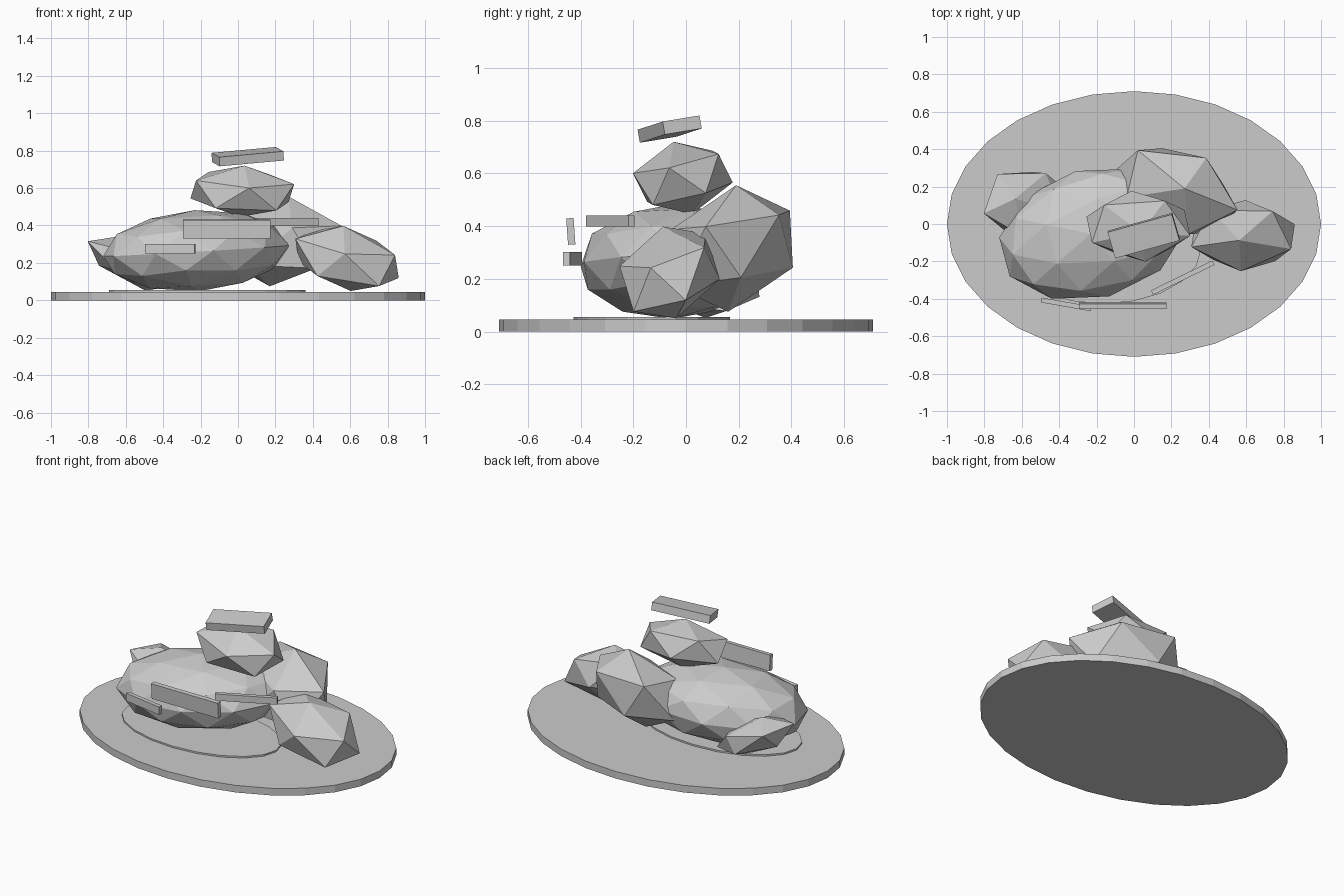
import bpy, math
from mathutils import Matrix, Vector

if "Cube" in bpy.data.objects:
    bpy.data.objects.remove(bpy.data.objects["Cube"])


def finish(name):
    ob = bpy.context.object
    ob.name = name
    return ob


def disc(name, centre, rx, ry, height, sides):
    bpy.ops.mesh.primitive_cylinder_add(vertices=sides, radius=1, depth=1)
    ob = finish(name)
    ob.location = centre
    ob.scale = (rx, ry, height)


def rock(name, centre, a, b, pole, level=1):
    # faceted boulder, stretched along three axis vectors
    bpy.ops.mesh.primitive_ico_sphere_add(subdivisions=level, radius=1)
    ob = finish(name)
    m = Matrix((a, b, pole)).transposed().to_4x4()
    m.translation = Vector(centre)
    ob.data.transform(m)


def slab(name, centre, size, rot=(0, 0, 0)):
    bpy.ops.mesh.primitive_cube_add(size=1)
    ob = finish(name)
    ob.location = centre
    ob.scale = size
    ob.rotation_euler = [math.radians(r) for r in rot]


# ground plate and thin patch
disc("ground_plate", (0, 0, .0225), 1, .71, .045, 28)
disc("ground_patch", (-.165, -.13, .049), .525, .297, .012, 20)

# boulders
rock("main_boulder", (-.222, -.052, .265), (.495, .13, .03), (-.09, .335, 0), (-.01, 0, .217), 2)
rock("back_boulder", (.22, .175, .315), (.348, -.119, -.027), (.057, .24, .032), (.05, .015, .24))
rock("right_boulder", (.583, -.062, .224), (.297, -.068, -.067), (.10, .188, .041), (-.02, -.025, .174))
rock("left_boulder", (-.565, .105, .197), (.235, -.06, -.06), (.07, .20, -.02), (-.07, .03, .145))
rock("top_boulder", (.023, -.012, .583), (.304, -.04, -.026), (.062, .191, .043), (.012, -.035, .137))

# loose flat slabs
slab("top_slab", (.052, -.062, .768), (.358, .147, .05), (9, -5, 15.5))
slab("front_slab", (-.06, -.437, .38), (.47, .028, .10), (4, 0, 0))
slab("right_slab", (.26, -.287, .419), (.365, .026, .042), (0, 0, 26))
slab("low_slab", (-.362, -.43, .276), (.27, .026, .05), (0, 0, -10))
